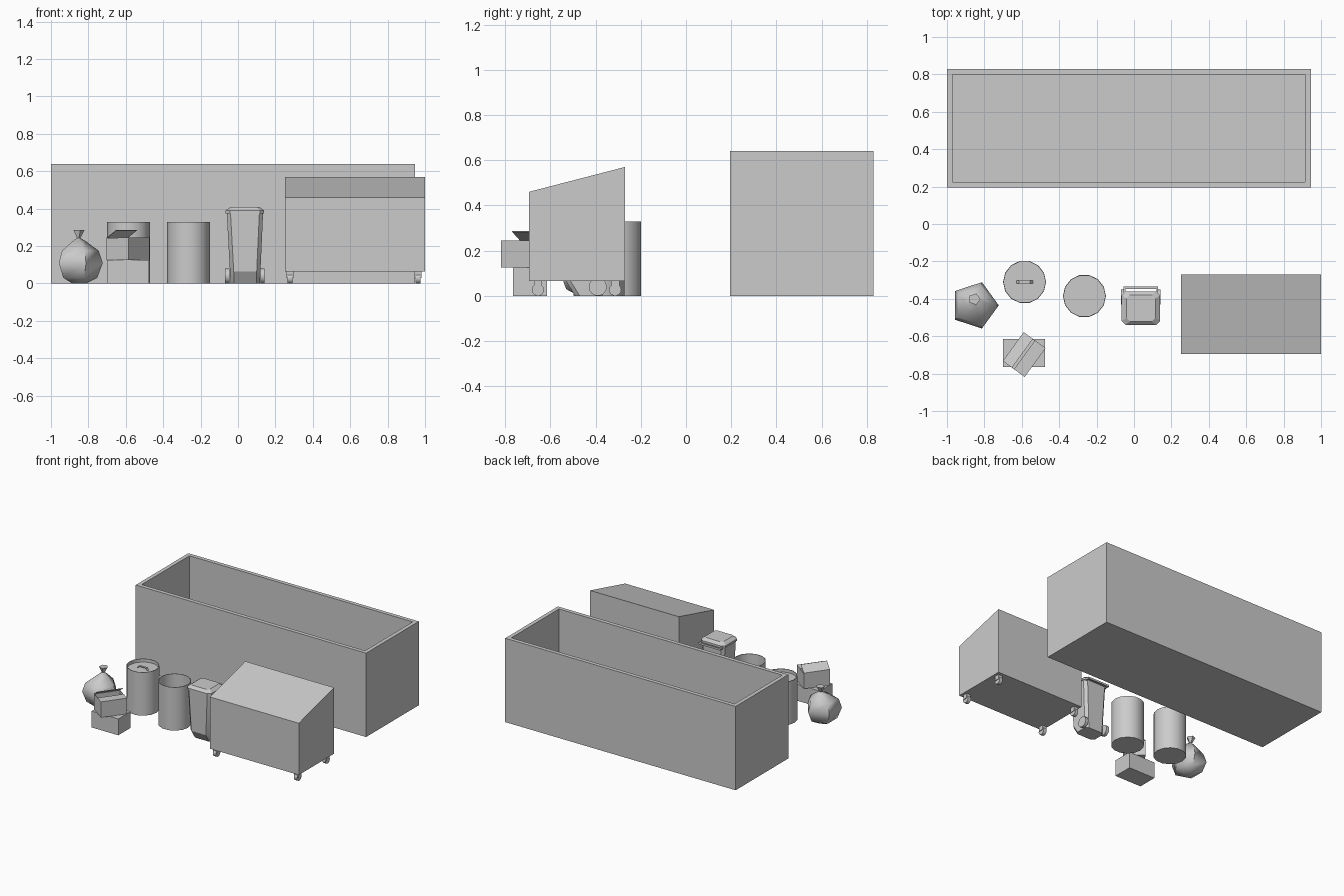
import bpy, bmesh, math
from mathutils import Vector, Matrix

old = bpy.data.objects.get("Cube")
if old:
    bpy.data.objects.remove(old, do_unlink=True)

GREY = (0.6, 0.6, 0.6, 1)
grey = bpy.data.materials.new("plain grey")
grey.use_nodes = True
grey.diffuse_color = GREY
bsdf = next(n for n in grey.node_tree.nodes if n.type == 'BSDF_PRINCIPLED')
bsdf.inputs["Base Color"].default_value = GREY


def finish(name, bm, smooth=None, fix=True):
    if fix:
        bmesh.ops.recalc_face_normals(bm, faces=bm.faces)
    mesh = bpy.data.meshes.new(name)
    bm.to_mesh(mesh)
    bm.free()
    mesh.materials.append(grey)
    ob = bpy.data.objects.new(name, mesh)
    bpy.context.collection.objects.link(ob)
    if smooth:
        bpy.ops.object.select_all(action='DESELECT')
        ob.select_set(True)
        bpy.context.view_layer.objects.active = ob
        bpy.ops.object.shade_smooth_by_angle(angle=math.radians(smooth))
    return ob


def box(name, lo, hi):
    lo, hi = Vector(lo), Vector(hi)
    bm = bmesh.new()
    bmesh.ops.create_cube(bm, size=1, matrix=Matrix.Translation((lo + hi) / 2)
                          @ Matrix.Diagonal((*(hi - lo), 1)))
    return finish(name, bm)


def loft(name, rings, smooth=None, cap_end=True):
    """Skin a stack of closed rings with equal point counts."""
    bm = bmesh.new()
    loops = [[bm.verts.new(p) for p in ring] for ring in rings]
    n = len(loops[0])
    for a, b in zip(loops, loops[1:]):
        for i in range(n):
            j = (i + 1) % n
            bm.faces.new((a[i], a[j], b[j], b[i]))
    bm.faces.new(loops[0][::-1])
    if cap_end:
        bm.faces.new(loops[-1])
    return finish(name, bm, smooth)


def circle(cx, cy, z, r, n, turn=0):
    return [(cx + r * math.cos(turn + math.tau * i / n),
             cy + r * math.sin(turn + math.tau * i / n), z) for i in range(n)]


def rect(x0, x1, y0, y1, z, c=0):
    """Rectangle ring, with corners cut by c when given."""
    if not c:
        return [(x0, y0, z), (x1, y0, z), (x1, y1, z), (x0, y1, z)]
    return [(x0 + c, y0, z), (x1 - c, y0, z), (x1, y0 + c, z), (x1, y1 - c, z),
            (x1 - c, y1, z), (x0 + c, y1, z), (x0, y1 - c, z), (x0, y0 + c, z)]


def wheel(name, x, y, z, r, width):
    bm = bmesh.new()
    bmesh.ops.create_cone(bm, cap_ends=True, segments=14, radius1=r, radius2=r, depth=width,
                          matrix=Matrix.Translation((x, y, z)) @ Matrix.Rotation(math.pi / 2, 4, 'Y'))
    return finish(name, bm, 40)


# Large open skip with thick walls
outer, inner = (-1, 0.945, 0.195, 0.83), (-0.97, 0.915, 0.225, 0.80)
loft("open_skip", [rect(*outer, 0), rect(*outer, 0.64), rect(*inner, 0.64), rect(*inner, 0.03)])

# Dumpster body with a sloping lid
dumpster = rect(0.25, 1, -0.695, -0.27, 0.065)
loft("dumpster_body", [dumpster, [(x, y, 0.46 if y < -0.5 else 0.57) for x, y, z in dumpster]])

# Dumpster casters
for side, x in (("right", 0.278), ("left", 0.963)):
    for end, y in (("front", -0.655), ("back", -0.313)):
        wheel(f"caster_wheel_{end}_{side}", x, y, 0.027, 0.027, 0.026)
        box(f"caster_fork_{end}_{side}", (x - 0.018, y - 0.018, 0.03), (x + 0.018, y + 0.018, 0.068))

# Wheeled bin: tapered body, overhanging lid
loft("wheeled_bin_body", [
    rect(-0.04, 0.118, -0.49, -0.37, 0, 0.02),
    rect(-0.043, 0.12, -0.53, -0.37, 0.065, 0.02),
    rect(-0.06, 0.134, -0.535, -0.365, 0.375, 0.02)], 30)
loft("wheeled_bin_lid", [
    rect(-0.066, 0.14, -0.54, -0.36, 0.375, 0.022),
    rect(-0.066, 0.14, -0.54, -0.36, 0.39, 0.022),
    rect(-0.04, 0.115, -0.52, -0.38, 0.41, 0.018)])
box("wheeled_bin_handle", (-0.055, -0.347, 0.368), (0.129, -0.335, 0.382))
for side, x in (("right", -0.057), ("left", 0.131)):
    wheel(f"wheeled_bin_wheel_{side}", x, -0.39, 0.04, 0.04, 0.024)
    s = -0.055 if side == "right" else 0.119
    box(f"wheeled_bin_handle_arm_{side}", (s, -0.37, 0.368), (s + 0.01, -0.335, 0.382))

# Two round cans, the second with a lid set below its rim
for name, cx, cy, depth in (("open_can", -0.265, -0.385, 0.01), ("lidded_can", -0.585, -0.31, 0.305)):
    loft(name, [circle(cx, cy, 0, 0.115, 14), circle(cx, cy, 0.33, 0.115, 14),
                circle(cx, cy, 0.33, 0.111, 14), circle(cx, cy, depth, 0.111, 14)], 40)

# Arched lid handle
arch = [(-0.045, 0), (-0.03, 0.018), (0.03, 0.018), (0.045, 0)]
loft("can_lid_handle", [[(-0.585 + x * k, -0.31 + dy, 0.304 + z * h)
                         for k, h, dy in ((1, 1, -0.008), (1, 1, 0.008),
                                          (0.85, 0.75, 0.008), (0.85, 0.75, -0.008))]
                        for x, z in arch])

# Rubbish bag: five-sided sack with a tied neck and flared top
sack = [(0, 0.04, 0), (0.03, 0.1, 0), (0.11, 0.13, 0), (0.175, 0.108, 0), (0.225, 0.04, 0.7),
        (0.243, 0.01, 1), (0.285, 0.032, 1.1)]
loft("rubbish_bag", [circle(-0.853, -0.435 + 0.03 * lean, z, r, 5) for z, r, lean in sack], 60)

# Lower carton
box("lower_carton", (-0.70, -0.765, 0), (-0.475, -0.615, 0.125))

# Upper carton, turned on its base, open on the side of the raised flap
turn = Matrix.Translation((-0.587, -0.698, 0)) @ Matrix.Rotation(math.radians(54), 4, 'Z')
L, W = 0.0955, 0.0725
carton = loft("upper_carton", [rect(-L, L, -W, W, 0.126), rect(-L, L, -W, W, 0.243),
                               rect(-L + 0.003, L - 0.003, -W + 0.003, W - 0.003, 0.243),
                               rect(-L + 0.003, L - 0.003, -W + 0.003, W - 0.003, 0.13)])
raised = loft("raised_flap", [[(-L, W, 0.243), (L, W, 0.243), (L, W - 0.061, 0.283), (-L, W - 0.061, 0.283)],
                              [(-L, W, 0.246), (L, W, 0.246), (L, W - 0.061, 0.286), (-L, W - 0.061, 0.286)]])
closed = box("closed_flap", (-L, -W, 0.243), (L, -0.002, 0.246))
for part in (carton, raised, closed):
    part.data.transform(turn)
